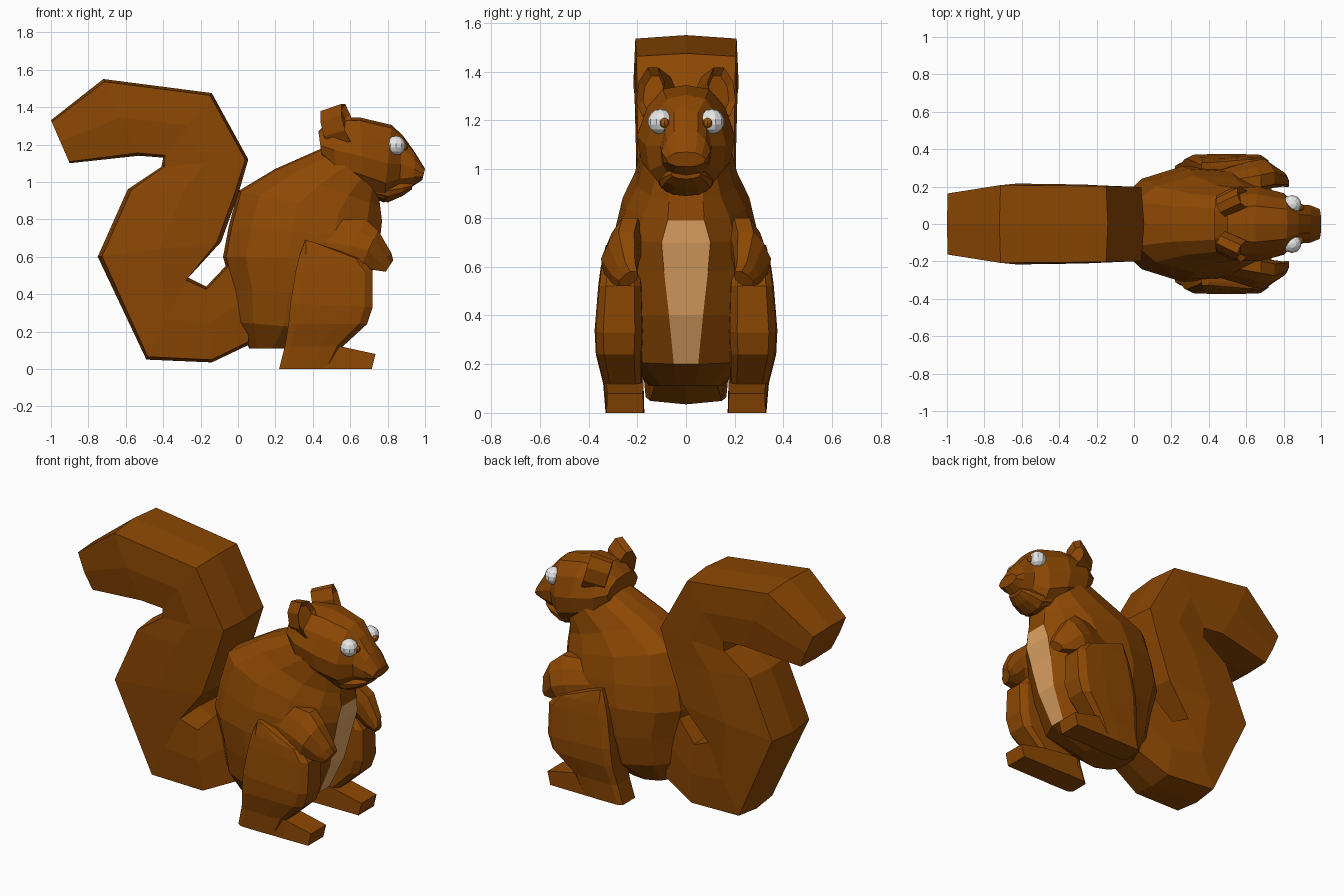
import bpy, bmesh, math
from mathutils import Vector, Matrix


def material(name, rgb):
    m = bpy.data.materials.new(name)
    m.diffuse_color = (*rgb, 1)
    return m


FUR = material("brown fur", (0.265, 0.064, 0.001))
BELLY = material("tan belly", (0.76, 0.38, 0.13))
WHITE = material("eye white", (0.8, 0.8, 0.8))
PUPIL = material("pupil brown", (0.33, 0.09, 0.003))


def finish(name, bm, mats):
    bmesh.ops.recalc_face_normals(bm, faces=bm.faces)
    me = bpy.data.meshes.new(name)
    bm.to_mesh(me)
    bm.free()
    for m in mats:
        me.materials.append(m)
    ob = bpy.data.objects.new(name, me)
    bpy.context.collection.objects.link(ob)
    return ob


def loft(name, sections, profile, yc=0.0, patch=None, lean=0.0):
    """Skin over sections (xa, za, xb, zb, half_width[, y shift]).
    Profile: (t from a to b, width fraction) for one half, mirrored in y.
    patch = (half widths, first, last): a flat tan strip on the b side.
    lean: y offset growing from a to b."""
    bm = bmesh.new()
    rings = []
    for i, s in enumerate(sections):
        a, b, w = Vector((s[0], 0, s[1])), Vector((s[2], 0, s[3])), s[4]
        c = yc + (s[5] if len(s) > 5 else 0)
        half = [(t, f * w) for t, f in profile]
        if patch:
            half.append((1, patch[0][i]))
        pts = half + [(t, -y) for t, y in reversed(half) if abs(y) > 1e-6]
        rings.append([bm.verts.new(a.lerp(b, t) + Vector((0, c + y + lean * (t - 0.5), 0)))
                      for t, y in pts])
    n, strip = len(rings[0]), len(profile)
    for i in range(len(rings) - 1):
        for j in range(n):
            k = (j + 1) % n
            f = bm.faces.new((rings[i][j], rings[i][k], rings[i + 1][k], rings[i + 1][j]))
            if patch and j == strip and patch[1] <= i < patch[2]:
                f.material_index = 1
    bm.faces.new(rings[0])
    bm.faces.new(rings[-1])
    return finish(name, bm, [FUR, BELLY] if patch else [FUR])


# Body with tan belly strip
loft("body", [
    (0.06, 0.11, 0.35, 0.11, 0.15),
    (-0.01, 0.25, 0.60, 0.20, 0.26),
    (-0.03, 0.42, 0.69, 0.40, 0.30),
    (-0.08, 0.60, 0.73, 0.58, 0.31),
    (-0.05, 0.76, 0.76, 0.70, 0.295),
    (0.00, 0.95, 0.77, 0.79, 0.26),
    (0.20, 1.07, 0.76, 0.87, 0.21),
    (0.45, 1.18, 0.75, 0.95, 0.185),
], [(0, 0), (0.02, 0.45), (0.15, 0.78), (0.42, 1), (0.7, 0.95), (0.9, 0.68)],
    patch=([0.04, 0.05, 0.07, 0.09, 0.10, 0.075, 0.07, 0.07], 1, 5))

# Tail: S-shaped sweep, outer edge to inner edge
loft("tail", [
    (0.06, 0.13, 0.00, 0.62, 0.13),
    (-0.14, 0.035, -0.17, 0.44, 0.16),
    (-0.49, 0.05, -0.27, 0.49, 0.18),
    (-0.75, 0.60, -0.09, 0.68, 0.20),
    (-0.59, 0.96, 0.00, 0.93, 0.20),
    (-0.41, 1.08, 0.055, 1.12, 0.20),
    (-0.40, 1.13, -0.14, 1.475, 0.205),
    (-0.53, 1.14, -0.72, 1.55, 0.21),
    (-0.90, 1.10, -1.00, 1.33, 0.165),
], [(0, 0), (0.035, 0.92), (0.5, 1.03), (0.965, 0.99), (1, 0)])

# Head, bottom edge to top edge, running from nape to nose
HEAD = [(0, 0), (0.04, 0.5), (0.25, 0.92), (0.5, 1), (0.78, 0.8), (0.96, 0.48), (1, 0)]
loft("head", [
    (0.45, 1.12, 0.43, 1.27, 0.15),
    (0.53, 1.00, 0.50, 1.34, 0.19),
    (0.68, 0.93, 0.65, 1.345, 0.20),
    (0.78, 0.89, 0.82, 1.305, 0.165),
    (0.86, 0.94, 0.88, 1.25, 0.105),
    (0.94, 0.98, 0.945, 1.16, 0.10),
    (0.985, 1.01, 1.00, 1.07, 0.08),
], HEAD)
loft("jaw", [
    (0.74, 0.91, 0.74, 1.02, 0.12),
    (0.80, 0.89, 0.82, 1.02, 0.11),
    (0.88, 0.925, 0.89, 1.01, 0.09),
    (0.93, 0.96, 0.935, 1.00, 0.06),
], HEAD)

LEG = [(0, 0.75), (0.1, 0.97), (0.6, 1), (0.9, 0.95), (1, 0.65)]


def ball(name, loc, r, mat, seg=10, rings=7):
    bm = bmesh.new()
    bmesh.ops.create_uvsphere(bm, u_segments=seg, v_segments=rings, radius=r,
                              matrix=Matrix.Translation(loc))
    return finish(name, bm, [mat])


def ear(name, s):
    # Thick rounded lobe with a sunken front
    bm = bmesh.new()
    bmesh.ops.create_cone(bm, cap_ends=True, segments=8, radius1=0.085, radius2=0.09, depth=0.13,
                          matrix=Matrix.Rotation(math.pi / 8, 4, 'Z'))
    front = max(bm.faces, key=lambda f: f.calc_center_median().z)
    bmesh.ops.inset_region(bm, faces=[front], thickness=0.025, depth=-0.03)
    turn = Matrix.Rotation(math.radians(s * 25), 4, 'Z') @ Matrix.Rotation(math.radians(75), 4, 'Y')
    bm.transform(Matrix.Translation((0.53, s * 0.12, 1.30)) @ turn @ Matrix.Diagonal((1.25, 0.7, 1, 1)))
    return finish(name, bm, [FUR])


for side, s in (("left", 1), ("right", -1)):
    # Hind leg: lower leg widening into the thigh
    loft(side + "_hind_leg", [
        (0.22, 0.00, 0.50, 0.00, 0.08, 0),
        (0.25, 0.12, 0.56, 0.12, 0.08, s * 0.01),
        (0.27, 0.24, 0.69, 0.24, 0.095, s * 0.025),
        (0.28, 0.35, 0.72, 0.33, 0.10, s * 0.025),
        (0.31, 0.53, 0.72, 0.52, 0.09, s * 0.02),
        (0.33, 0.61, 0.66, 0.59, 0.08, s * 0.02),
        (0.36, 0.69, 0.40, 0.68, 0.06, s * 0.02),
    ], LEG, yc=s * 0.25)
    # Foot
    loft(side + "_foot", [
        (0.28, 0.00, 0.30, 0.15, 0.08),
        (0.54, 0.00, 0.55, 0.12, 0.08),
        (0.715, 0.00, 0.735, 0.08, 0.078),
    ], [(0, 0.97), (1, 0.95)], yc=s * 0.25)
    # Arm and paw, top leaning in towards the chest
    loft(side + "_arm", [
        (0.42, 0.60, 0.50, 0.80, 0.05, s * -0.02),
        (0.57, 0.56, 0.68, 0.80, 0.08, 0),
        (0.66, 0.56, 0.75, 0.74, 0.08, s * 0.015),
        (0.72, 0.53, 0.82, 0.62, 0.05, 0),
        (0.79, 0.52, 0.83, 0.58, 0.035, s * -0.015),
    ], [(0, 0.6), (0.4, 1), (0.75, 0.8), (1, 0.4)], yc=s * 0.25, lean=s * -0.04)
    # Face
    ear(side + "_ear", s)
    ball(side + "_eye", (0.845, s * 0.105, 1.195), 0.052, WHITE)
    ball(side + "_pupil", (0.887, s * 0.089, 1.19), 0.021, PUPIL, 8, 6)
